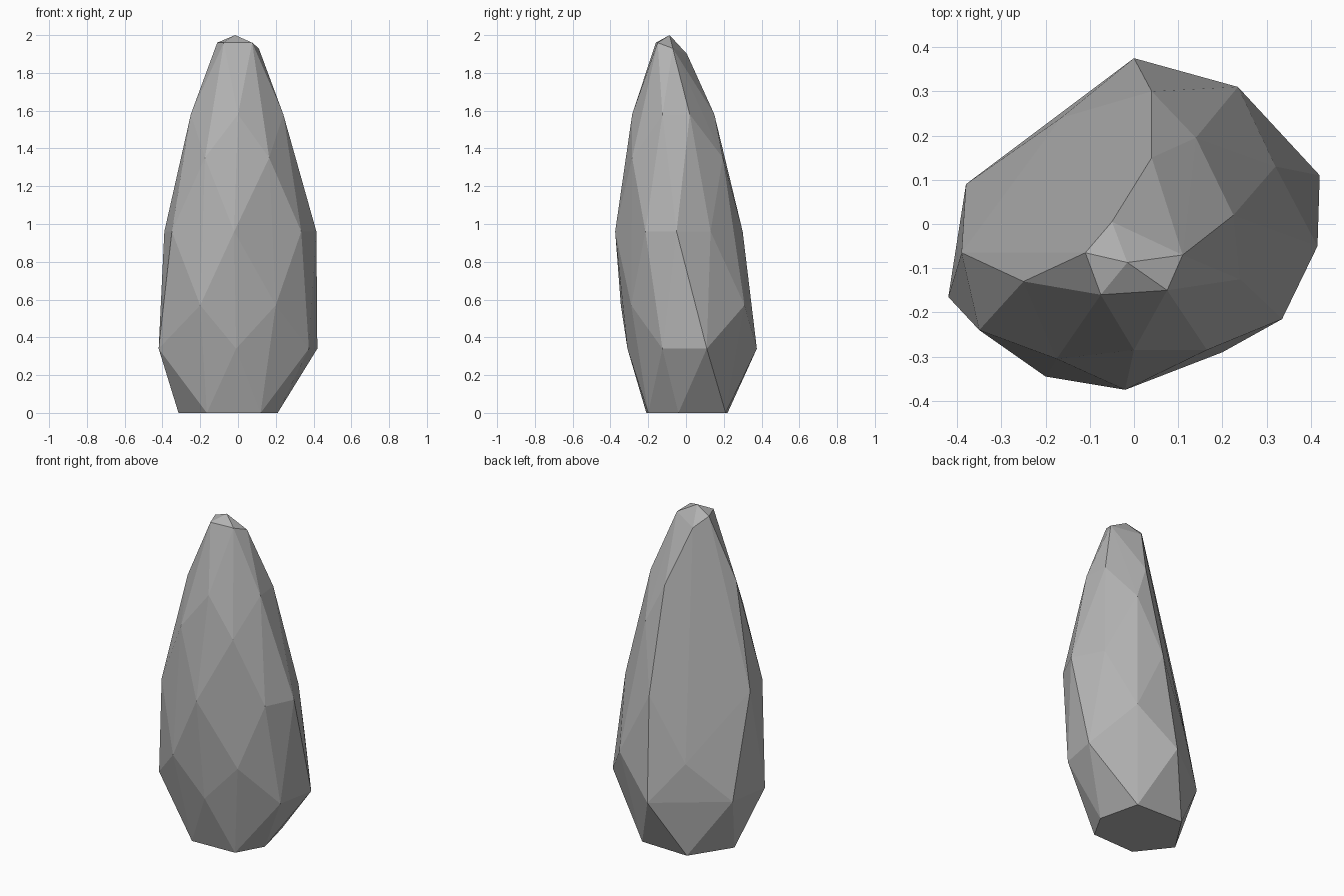
import bpy
import bmesh
from mathutils import Vector

# Remove the default cube
default_cube = bpy.data.objects.get("Cube")
if default_cube:
    bpy.data.objects.remove(default_cube, do_unlink=True)


def flat_material(name, colour):
    material = bpy.data.materials.new(name)
    material.use_nodes = True
    material.diffuse_color = colour
    shader = material.node_tree.nodes["Principled BSDF"]
    shader.inputs["Base Color"].default_value = colour
    shader.inputs["Roughness"].default_value = 0.9
    return material


def chiselled_stone(name, sections, material):
    """Wrap the corner points of horizontal sections in one faceted skin."""
    bm = bmesh.new()
    for height, corners in sections.items():
        for x, y in corners:
            bm.verts.new(Vector((x, y, height)) / 100)
    hull = bmesh.ops.convex_hull(bm, input=bm.verts[:])
    unused = set(hull["geom_interior"]) | set(hull["geom_unused"])
    loose = [item for item in unused
             if isinstance(item, bmesh.types.BMVert) and item.is_valid]
    bmesh.ops.delete(bm, geom=loose, context="VERTS")
    # Merge the coplanar triangles of the flat base
    bmesh.ops.dissolve_limit(bm, angle_limit=0.005,
                             verts=bm.verts[:], edges=bm.edges[:])
    bmesh.ops.recalc_face_normals(bm, faces=bm.faces[:])
    for face in bm.faces:
        face.smooth = False

    mesh = bpy.data.meshes.new(name)
    bm.to_mesh(mesh)
    bm.free()
    mesh.materials.append(material)
    stone = bpy.data.objects.new(name, mesh)
    bpy.context.collection.objects.link(stone)
    return stone


# Corner points of each section, in hundredths, keyed by height
sections = {
    # flat foot
    0: [(-31.5, -2), (-16.5, -21), (12, -20), (21, -4), (15, 21), (-16, 22)],
    # widest belt
    34: [(-42, -16.5), (-1, -31), (37.5, -12.5), (42, 11), (0, 37.5), (-38, 9)],
    # lower facets
    57: [(-20, -34.5), (20, -29), (23.5, 31), (-16.5, 24)],
    # middle belt
    96: [(-39, -6.5), (-35, -24), (-2, -37.5), (33.5, -21.5),
         (41.5, -5), (32, 13), (4, 30)],
    # upper facets
    135: [(-17.5, -30.5), (16.5, -28.5), (14, 19.5), (-18, 2)],
    # shoulder
    158: [(-25, -13), (0, -28.5), (24, -12.5), (22.5, 2), (4, 15)],
    # blunt tip
    190: [(-5, 0.5)],
    193: [(11, -7)],
    196: [(-11, -6.5), (-7.5, -16), (7.5, -15)],
    200: [(-1.5, -8.7)],
}

stone_grey = flat_material("stone grey", (0.45, 0.45, 0.45, 1))
chiselled_stone("standing_stone", sections, stone_grey)
